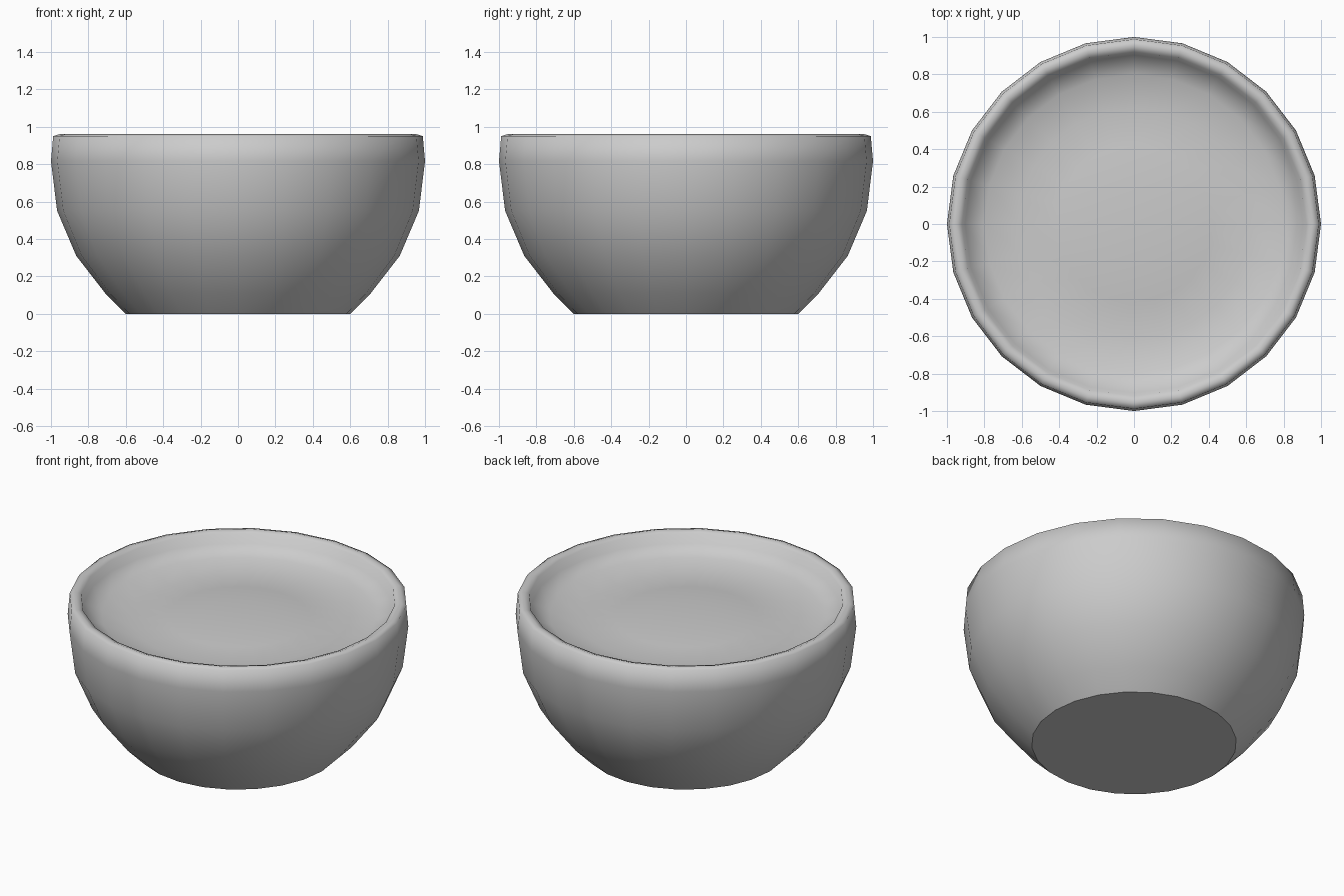
import bpy
import math
import bmesh

SIDES = 24

cube = bpy.data.objects.get("Cube")
if cube:
    bpy.data.objects.remove(cube, do_unlink=True)

# Plain grey glaze
grey = bpy.data.materials.new("grey_glaze")
grey.use_nodes = True
colour = (0.6, 0.6, 0.6, 1)
grey.diffuse_color = colour
grey.node_tree.nodes["Principled BSDF"].inputs["Base Color"].default_value = colour

# Half section (radius, height): foot, outer wall, rounded rim, dish, low dome
profile = [
    (0.6, 0), (0.71, 0.11), (0.865, 0.31), (0.967, 0.55), (1, 0.815),
    (0.988, 0.95), (0.955, 0.96), (0.92, 0.948), (0.903, 0.89),
    (0.8, 0.848), (0.62, 0.815), (0.42, 0.835), (0.2, 0.85),
]

bm = bmesh.new()
rings = []
for radius, height in profile:
    angles = [math.tau * i / SIDES for i in range(SIDES)]
    rings.append([bm.verts.new((radius * math.cos(a), radius * math.sin(a), height))
                  for a in angles])

# Walls between neighbouring rings
for low, high in zip(rings, rings[1:]):
    for i in range(SIDES):
        j = (i + 1) % SIDES
        bm.faces.new((low[i], low[j], high[j], high[i]))

# Flat base and dish centre
bm.faces.new(rings[0][::-1])
bm.faces.new(rings[-1])

mesh = bpy.data.meshes.new("bowl")
bm.to_mesh(mesh)
bm.free()
mesh.materials.append(grey)
bowl = bpy.data.objects.new("bowl", mesh)
bpy.context.collection.objects.link(bowl)

# Smooth walls with a sharp foot edge
bpy.ops.object.select_all(action="DESELECT")
bowl.select_set(True)
bpy.context.view_layer.objects.active = bowl
bpy.ops.object.shade_smooth_by_angle(angle=math.radians(75))
for edge in mesh.edges:
    if all(mesh.vertices[v].co.z < 0.01 for v in edge.vertices):
        edge.use_edge_sharp = True
